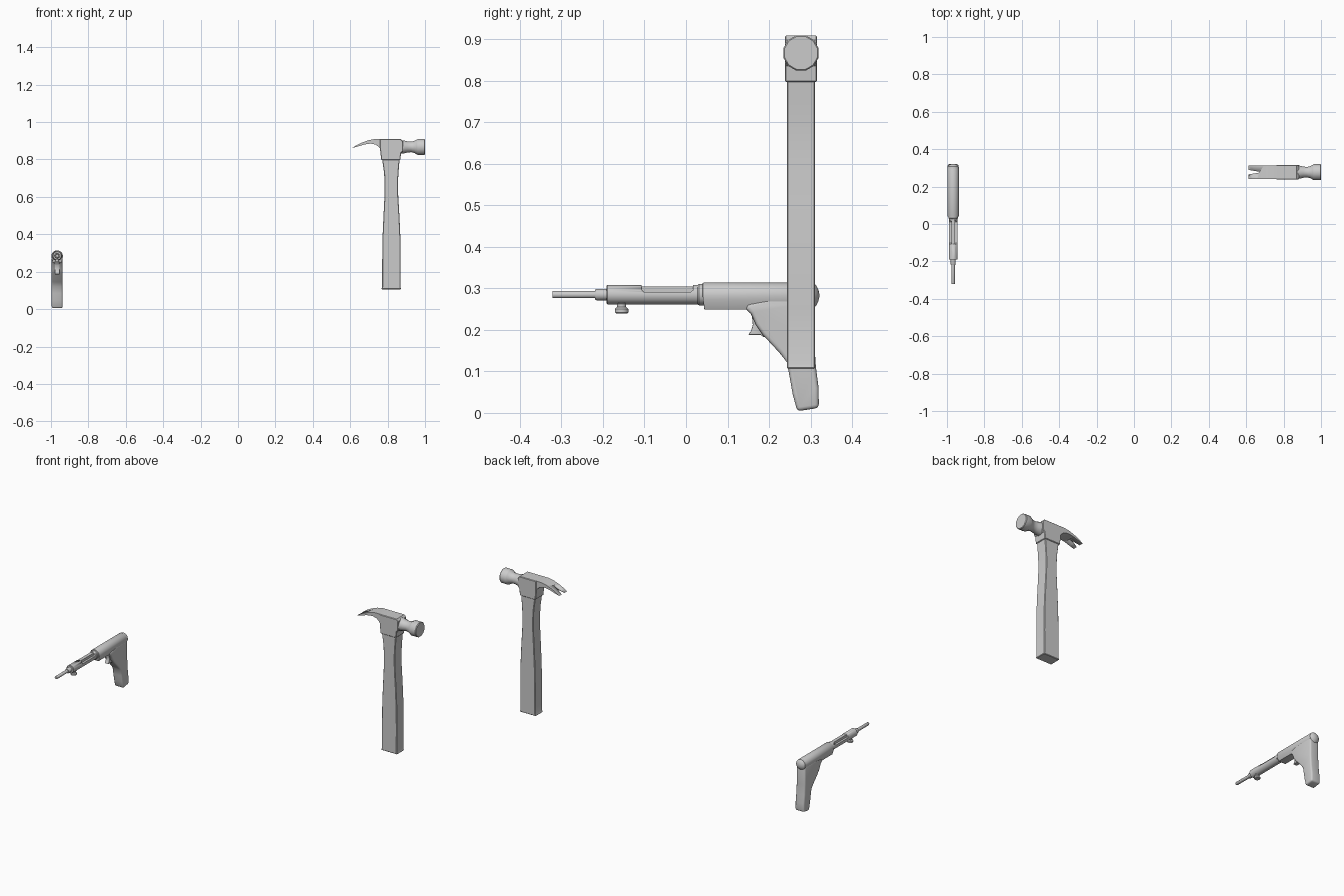
import bpy, bmesh, math
from mathutils import Vector

if "Cube" in bpy.data.objects:
    bpy.data.objects.remove(bpy.data.objects["Cube"])

GX, GZ = -0.967, 0.285     # nail gun barrel axis
HY, HZ = 0.277, 0.867      # hammer centre plane and striking axis


def make(name, bm, bevel=0, segments=2, smooth=True):
    bmesh.ops.recalc_face_normals(bm, faces=bm.faces)
    me = bpy.data.meshes.new(name)
    bm.to_mesh(me)
    bm.free()
    ob = bpy.data.objects.new(name, me)
    bpy.context.collection.objects.link(ob)
    bpy.ops.object.select_all(action='DESELECT')
    bpy.context.view_layer.objects.active = ob
    ob.select_set(True)
    if bevel:
        m = ob.modifiers.new("bevel", 'BEVEL')
        m.width, m.segments, m.limit_method = bevel, segments, 'ANGLE'
        m.angle_limit = math.radians(50)
        bpy.ops.object.modifier_apply(modifier=m.name)
    if smooth:
        bpy.ops.object.shade_smooth_by_angle(angle=math.radians(32))
    return ob


def loft(name, rings, **kw):
    bm = bmesh.new()
    rows = [[bm.verts.new(p) for p in r] for r in rings]
    n = len(rows[0])
    for a, b in zip(rows, rows[1:]):
        for i in range(n):
            bm.faces.new((a[i], a[(i + 1) % n], b[(i + 1) % n], b[i]))
    bm.faces.new(rows[0])
    bm.faces.new(rows[-1][::-1])
    return make(name, bm, **kw)


def turned(name, profile, centre, axis, sides=20, **kw):
    """Profile of (position, radius) turned round the x, y or z axis."""
    i = 'xyz'.index(axis)
    rings = []
    for t, r in profile:
        ring = []
        for k in range(sides):
            a = 2 * math.pi * (k + .5) / sides
            p = Vector(centre)
            p[i] = t
            p[(i + 1) % 3] += r * math.cos(a)
            p[(i + 2) % 3] += r * math.sin(a)
            ring.append(p)
        rings.append(ring)
    return loft(name, rings, **kw)


def side_plate(name, pts, x, half, **kw):
    """Outline in (y, z), thick along x."""
    return loft(name, [[(x + s * half, y, z) for y, z in pts] for s in (-1, 1)], **kw)


def front_plate(name, pts, y, half, **kw):
    """Outline in (x, z), thick along y."""
    return loft(name, [[(x, y + s * half, z) for x, z in pts] for s in (-1, 1)], **kw)


def cut(ob, cutter):
    m = ob.modifiers.new("cut", 'BOOLEAN')
    m.operation, m.object, m.solver = 'DIFFERENCE', cutter, 'EXACT'
    bpy.context.view_layer.objects.active = ob
    bpy.ops.object.modifier_apply(modifier=m.name)
    bpy.data.objects.remove(cutter)


# ---- hammer ----
# handle: waisted rectangular bar with a small flare at the butt
handle_rows = [(.106, .766, .872), (.118, .771, .868), (.25, .771, .870), (.39, .773, .868),
               (.5, .778, .863), (.6, .783, .857), (.67, .784, .855), (.73, .781, .858),
               (.8, .771, .864)]
loft("hammer_handle", [[(x0, HY - .034, z), (x1, HY - .034, z),
                        (x1, HY + .034, z), (x0, HY + .034, z)]
                       for z, x0, x1 in handle_rows], bevel=.003, segments=1)

# head socket
front_plate("hammer_socket", [(.766, .797), (.868, .797), (.872, .835), (.882, .845),
                              (.882, .898), (.87, .909), (.76, .909), (.76, .85)],
            HY, .039, bevel=.003, segments=1)

# curved claw with a V notch
claw = front_plate("hammer_claw", [(.77, .909), (.73, .909), (.695, .902), (.66, .889),
                                   (.632, .875), (.611, .861), (.64, .869), (.675, .880),
                                   (.71, .885), (.738, .879), (.757, .862), (.77, .835)],
                   HY, .036)
notch = [(.6, HY - .014), (.6, HY + .014), (.672, HY + .002), (.672, HY - .002)]
cut(claw, loft("notch_cutter", [[(x, y, z) for x, y in notch] for z in (.8, 1)]))

# neck and striking face
turned("hammer_face", [(.865, .038), (.885, .036), (.905, .031), (.925, .029), (.942, .033),
                       (.956, .041), (.961, .044), (.996, .044), (1.0, .041)],
       (0, HY, HZ), 'x', 12)

# ---- nail gun ----
axis = (GX, 0, GZ)
turned("barrel_tip", [(-.322, .008), (-.32, .009), (-.21, .009)], axis, 'y', 16)
turned("barrel_collar", [(-.219, .012), (-.215, .014), (-.18, .014)], axis, 'y', 16)

# front tube with recessed flats beside its top rib
tube = turned("front_tube", [(-.191, .022), (-.189, .0235), (.06, .0235)], axis, 'y', 28)
for s in (-1, 1):
    slot = [(-.107, .33), (-.107, .296), (-.101, .291), (.011, .291), (.017, .296), (.017, .33)]
    cut(tube, side_plate("slot_cutter", slot, GX + s * .026, .016))
cut(tube, side_plate("rib_cutter", [(-.107, .33), (-.107, .305), (.017, .305), (.017, .33)],
                     GX, .04))
turned("tube_ring", [(.028, .0235), (.031, .026), (.043, .026)], axis, 'y', 28)

# body: round top, sides drawn in to a flat underside
arc = [(GX + .031 * math.cos(math.radians(a)), GZ - .002 + .031 * math.sin(math.radians(a)))
       for a in range(-20, 201, 20)]
section = [(GX + .023, .249)] + arc + [(GX - .023, .249)]
loft("body", [[(x, y + (.004 if z < .26 else 0), z) for x, z in section] for y in (.04, .30)],
     bevel=.002)
turned("rear_cap", [(.295, .031), (.308, .030), (.314, .024), (.319, .014), (.321, .005)],
       (GX, 0, GZ - .002), 'y', 24)

# grip with its gusset
grip = [(.145, .262), (.145, .249), (.157, .238), (.168, .213), (.185, .188), (.225, .145),
        (.243, .122), (.250, .085), (.257, .045), (.268, .004), (.320, .012), (.3195, .06),
        (.313, .11), (.309, .17), (.309, .275), (.2, .275)]
side_plate("grip", grip, GX, .029, bevel=.009, segments=3)

# trigger with hollow front
side_plate("trigger", [(.15, .25), (.159, .232), (.161, .212), (.157, .198), (.15, .188),
                       (.18, .188), (.186, .183), (.2, .183), (.22, .2), (.2, .25)],
           GX, .012, bevel=.002)

# knob under the front tube
turned("clamp_knob", [(.240, .014), (.242, .0165), (.250, .0165), (.253, .014), (.255, .011),
                      (.262, .011), (.264, .014), (.272, .014)], (GX, -.155, 0), 'z', 16)
